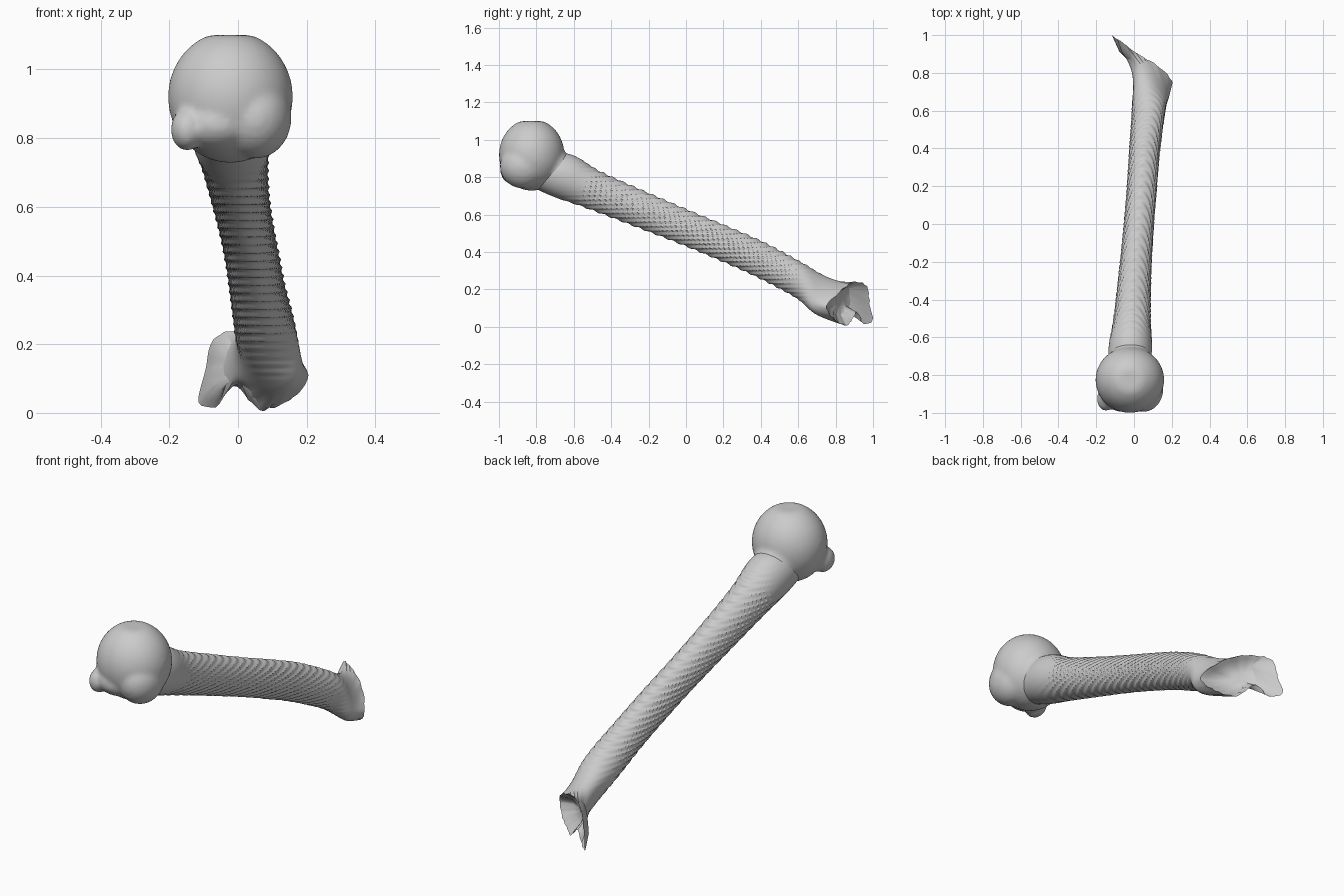
import bpy, bmesh, math, random
from mathutils import Vector, Matrix

if "Cube" in bpy.data.objects:
    bpy.data.objects.remove(bpy.data.objects["Cube"])

random.seed(4)
N, STEPS = 56, 36


def spline(p, q, r, s, t):
    return 0.5 * (2 * q + (r - p) * t + (2 * p - 5 * q + 4 * r - s) * t * t
                  + (3 * q - p - 3 * r + s) * t ** 3)


def finish(bm, name):
    bmesh.ops.recalc_face_normals(bm, faces=bm.faces[:])
    mesh = bpy.data.meshes.new(name)
    bm.to_mesh(mesh)
    bm.free()
    ob = bpy.data.objects.new(name, mesh)
    bpy.context.collection.objects.link(ob)
    bpy.context.view_layer.objects.active = ob
    ob.select_set(True)
    bpy.ops.object.shade_smooth_by_angle(angle=math.radians(40))
    ob.select_set(False)
    return ob


def oval(c, a, b):
    c, a, b = Vector(c), Vector(a), Vector(b)
    return [c + a * math.cos(2 * math.pi * i / N) + b * math.sin(2 * math.pi * i / N)
            for i in range(N)]


# Shaft: oval sections along the sloping axis (x, y, z, half width, half depth)
sections = [(-.03, -.85, .86, .10, .09), (-.02, -.665, .81, .115, .122),
            (-.01, -.5, .735, .097, .105), (.006, -.25, .632, .084, .097),
            (.026, 0, .53, .078, .092), (.042, .2, .447, .078, .092),
            (.056, .39, .363, .08, .092), (.077, .6, .252, .088, .09)]
keys = [oval((x, y, z), (w, 0, 0), (0, d * .40, d * .915)) for x, y, z, w, d in sections]
keys.append(oval((.087, .745, .16), (.1, -.065, -.02), (0, .03, .09)))

# Broken lower end: jagged outline, right side first, then over the top
rim = [Vector(p) for p in (
    (.205, .755, .11), (.165, .805, .165), (.11, .85, .205), (.03, .895, .235),
    (-.04, .945, .23), (-.08, .975, .195), (-.095, .985, .12), (-.115, .998, .03),
    (-.065, .95, .015), (-.015, .92, .075), (.03, .89, .035), (.065, .865, .005),
    (.12, .82, .02), (.175, .78, .055))]
M = len(rim)
end = []
for i in range(N):
    k, t = divmod(i * M / N, 1)
    k = int(k)
    p = spline(rim[k - 1], rim[k], rim[(k + 1) % M], rim[(k + 2) % M], t)
    end.append(p + Vector((0, random.uniform(-.006, .002), random.uniform(0, .007))))
keys.append(end)

rings = []
for k in range(len(keys) - 1):
    ks = [keys[max(0, k - 1)], keys[k], keys[k + 1], keys[min(len(keys) - 1, k + 2)]]
    for s in range(STEPS):
        ring = [spline(*(q[i] for q in ks), s / STEPS) for i in range(N)]
        mid = sum(ring, Vector()) / N
        # fine horizontal layer ripples, fading towards both ends
        fade = max(0, min(1, (mid.y + .65) / .15, (.72 - mid.y) / .2))
        rings.append([p + (p - mid).normalized() * .0035 * fade
                      * math.cos(2 * math.pi * p.z / .0235) for p in ring])
rings.append(end)

# Hollow of the break
mid = sum(end, Vector()) / N
for scale, push in ((.86, .3), (.62, .8), (.3, 1)):
    rings.append([mid + (p - mid) * scale + Vector((-.025, -.05, .02)) * push for p in end])

bm = bmesh.new()
loops = [[bm.verts.new(p) for p in ring] for ring in rings]
for a, b in zip(loops, loops[1:]):
    for i in range(N):
        j = (i + 1) % N
        bm.faces.new((a[i], a[j], b[j], b[i]))
bm.faces.new(loops[0])
bm.faces.new(loops[-1])
finish(bm, "shaft")

# Rounded upper end: main ball and knobs merged into one skin
bm = bmesh.new()
for c, r in (((-.022, -.825, .92), (.182, .175, .192)),
             ((-.148, -.925, .825), (.048, .065, .062)),
             ((.05, -.87, .86), (.106, .125, .12)),
             ((-.06, -.885, .84), (.115, .11, .08)),
             ((-.02, -.70, .84), (.11, .09, .12))):
    bmesh.ops.create_uvsphere(bm, u_segments=40, v_segments=24, radius=1,
                              matrix=Matrix.LocRotScale(c, None, r))
for v in bm.verts:
    v.co.z = min(v.co.z, 1.1)
head = finish(bm, "rounded_head")
skin = head.modifiers.new("skin", 'REMESH')
skin.mode = 'VOXEL'
skin.voxel_size = .011
skin.use_smooth_shade = True
soft = head.modifiers.new("soften", 'SMOOTH')
soft.factor, soft.iterations = .5, 6
